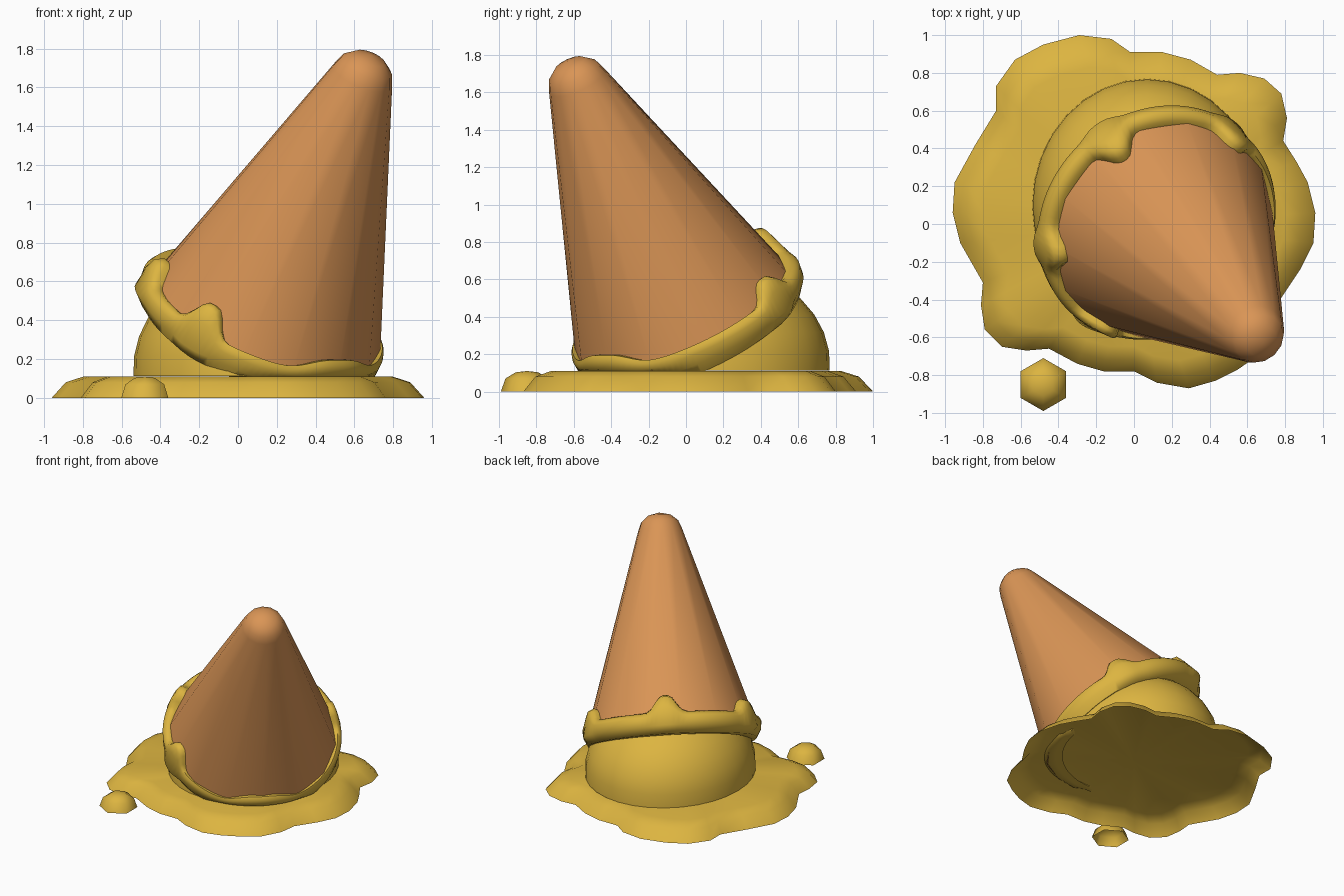
import bpy, bmesh, math
from mathutils import Vector

if "Cube" in bpy.data.objects:
    bpy.data.objects.remove(bpy.data.objects["Cube"])


def material(name, rgb):
    m = bpy.data.materials.new(name)
    m.diffuse_color = (*rgb, 1)
    m.use_nodes = True
    m.node_tree.nodes["Principled BSDF"].inputs["Base Color"].default_value = m.diffuse_color
    return m


GOLD = material("melted_gold", (0.72, 0.46, 0.052))
WAFER = material("wafer_brown", (0.70, 0.30, 0.092))


def loft(name, rings, mat, top=None, closed_section=False, angle=60):
    """Skin a list of closed rings; optionally fan the last ring to a point."""
    bm = bmesh.new()
    vs = [[bm.verts.new(p) for p in r] for r in rings]
    pairs = list(zip(vs, vs[1:]))
    if closed_section:
        pairs.append((vs[-1], vs[0]))
    n = len(vs[0])
    for a, b in pairs:
        for i in range(n):
            j = (i + 1) % n
            bm.faces.new((a[i], a[j], b[j], b[i]))
    if top is not None:
        t = bm.verts.new(top)
        for i in range(n):
            bm.faces.new((vs[-1][i], vs[-1][(i + 1) % n], t))
    if closed_section:
        bmesh.ops.recalc_face_normals(bm, faces=bm.faces)
    me = bpy.data.meshes.new(name)
    bm.to_mesh(me)
    bm.free()
    ob = bpy.data.objects.new(name, me)
    bpy.context.collection.objects.link(ob)
    me.materials.append(mat)
    bpy.ops.object.select_all(action='DESELECT')
    ob.select_set(True)
    bpy.context.view_layer.objects.active = ob
    bpy.ops.object.shade_smooth_by_angle(angle=math.radians(angle))
    return ob


# Tilted cone frame: rim centre, axis and two directions across it
C = Vector((0.155, -0.03, 0.435))
TIP = Vector((0.63, -0.57, 1.63))
A = (TIP - C).normalized()
U = (Vector((1, 0, 0)) - A * A.x).normalized()
V = A.cross(U)


def on_cone(r, t, th):
    return C + A * t + (U * math.cos(th) + V * math.sin(th)) * r


def rim_angle(x, y, z):
    d = Vector((x, y, z)) - C
    return math.atan2(d.dot(V), d.dot(U))


# Wafer cone with rounded tip
cone_profile = [(0.628, -0.04), (0.162, 1.43), (0.138, 1.49), (0.085, 1.535)]
loft("wafer_cone", [[on_cone(r, t, math.tau * i / 14) for i in range(14)]
                    for r, t in cone_profile], WAFER, on_cone(0, 1.555, 0))

# Puddle: wavy outline, rounded edge, flat top, open underneath
outline = [(-0.29, 1.0), (-0.12, .98), (-0.02, .91), (.15, .91), (.30, .87), (.44, .79),
           (.56, .80), (.69, .77), (.78, .69), (.81, .56), (.79, .44), (.86, .33),
           (.92, .22), (.96, .06), (.95, -.10), (.88, -.24), (.78, -.39), (.76, -.53),
           (.68, -.68), (.55, -.77), (.43, -.83), (.29, -.87), (.12, -.84), (0, -.78),
           (-.16, -.78), (-.30, -.74), (-.45, -.66), (-.57, -.67), (-.70, -.65),
           (-.79, -.56), (-.81, -.43), (-.80, -.31), (-.92, -.10), (-.96, .06),
           (-.95, .22), (-.84, .42), (-.73, .60), (-.73, .73), (-.63, .87), (-.48, .95)]
outline.reverse()
loft("puddle", [[(x * s, y * s, z) for x, y in outline]
                for s, z in ((1, 0), (.925, .08), (.83, .11))], GOLD, (0, 0, .11))

# Small separate drop
loft("drop", [[(-.48 + r * math.sin(-k * math.pi / 3), -.85 + r * math.cos(k * math.pi / 3), z)
               for k in range(6)] for r, z in ((.14, 0), (.115, .07), (.06, .103))],
     GOLD, (-.48, -.85, .11))

# Squashed scoop resting on the puddle
scoop = []
for i in range(8):
    p = math.radians(-4 + 11 * i)
    scoop.append([(.07 + .61 * math.cos(p) * math.cos(math.tau * k / 32),
                   .10 + .67 * math.cos(p) * math.sin(math.tau * k / 32),
                   .15 + .54 * math.sin(p)) for k in range(32)])
loft("scoop", scoop, GOLD, (.07, .10, .69))

# Melted collar along the rim with lobes creeping up the cone:
# (angle, half width, rise, extra thickness)
lobes = [(rim_angle(-.13, .45, .78), .15, .13, .03),
         (rim_angle(-.45, -.14, .62), .14, .10, .025),
         (rim_angle(-.20, -.57, .36), .16, .14, .03),
         (rim_angle(.55, .50, .52), .15, .10, .02),
         (rim_angle(.53, -.45, .12), .36, .07, .03)]
HIGH = rim_angle(-.25, .40, .75)
N = 120
sections = []
for i in range(N):
    th = math.tau * i / N
    rise, fat = 0.0, 0.045 + 0.03 * math.cos(th - HIGH)
    for ang, w, up, extra in lobes:
        d = (th - ang + math.pi) % math.tau - math.pi
        g = math.exp(-(abs(d) / w) ** 3)
        rise += up * g
        fat += extra * g
    h = rise + 0.0
    slope = lambda t: 0.615 - 0.315 * t
    prof = [(slope(0) - .06, -.15), (.60 + fat * .5, -.15), (.61 + fat, -.09),
            (slope(h) + fat, h * .6 - .03), (slope(h) + fat * .75, h - .005),
            (slope(h) + fat * .25, h + .012), (slope(h) - .04, h - .01)]
    ring = []
    for r, t in prof:
        p = on_cone(r, t, th)
        p.z = max(p.z, .10)
        ring.append(p)
    sections.append(ring)
loft("melted_collar", sections, GOLD, closed_section=True)
